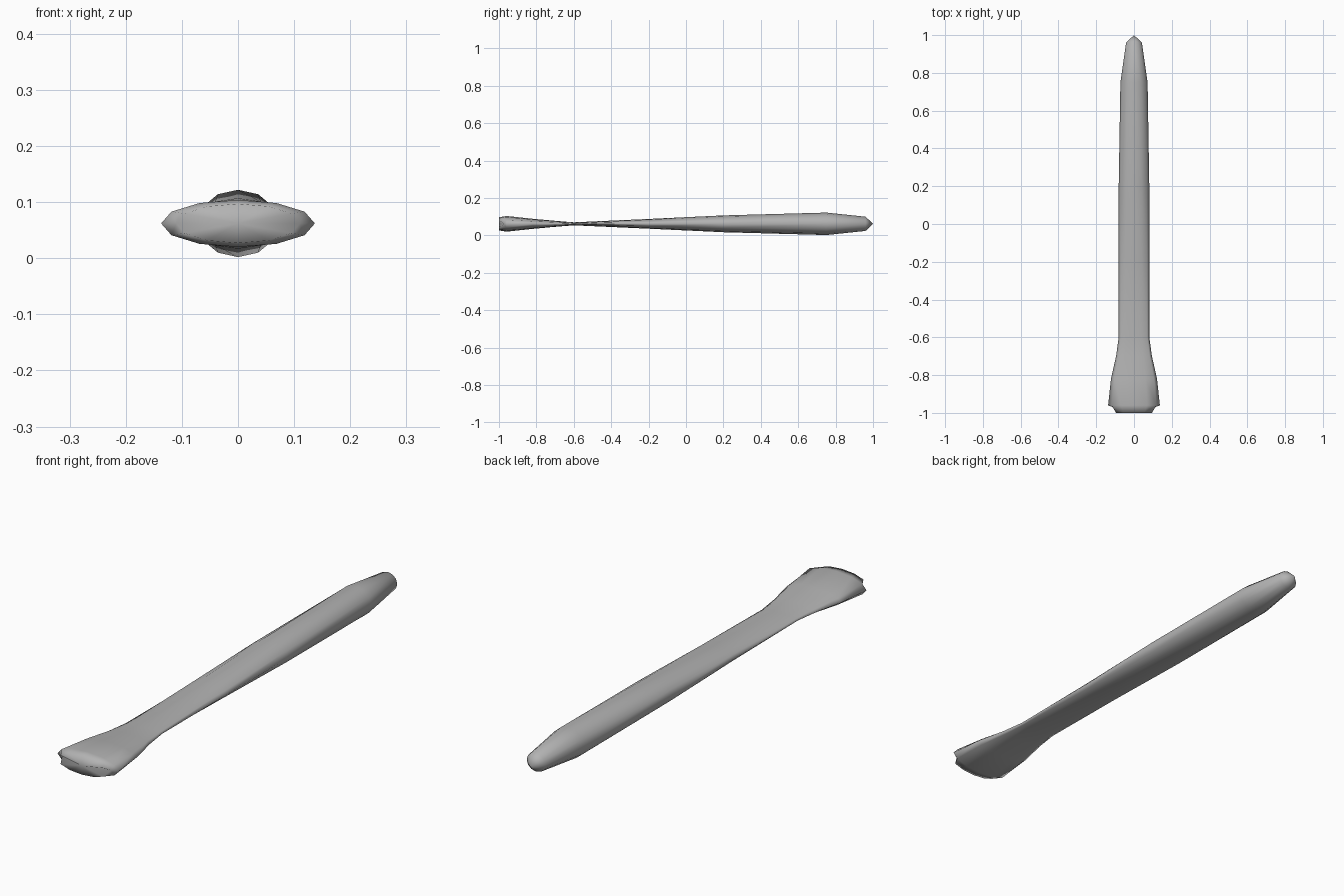
import bpy, bmesh, math

cube = bpy.data.objects.get("Cube")
if cube:
    bpy.data.objects.remove(cube, do_unlink=True)

grey = bpy.data.materials.new("plain grey")
grey.use_nodes = True
colour = (0.45, 0.45, 0.45, 1)
grey.diffuse_color = colour
grey.node_tree.nodes["Principled BSDF"].inputs["Base Color"].default_value = colour

SIDES = 12
MID = 0.062
# Sections along the tool: position, half width, half height
SECTIONS = [
    (-1.0, 0.110, 0.035), (-0.96, 0.137, 0.042), (-0.82, 0.122, 0.027),
    (-0.70, 0.095, 0.016), (-0.60, 0.081, 0.008), (-0.2, 0.081, 0.026),
    (0.2, 0.081, 0.045), (0.75, 0.072, 0.060), (0.96, 0.042, 0.038),
]

bm = bmesh.new()


def ring(y, half_width, half_height):
    verts = []
    for i in range(SIDES):
        a = math.tau * i / SIDES
        verts.append(bm.verts.new((half_width * math.cos(a), y,
                                   MID + half_height * math.sin(a))))
    return verts


rings = [ring(*s) for s in SECTIONS]

# Small notch at each side of the blade edge
for i in (0, SIDES // 2):
    rings[0][i].co.y += 0.03

# Shaft and blade walls
for a, b in zip(rings, rings[1:]):
    for i in range(SIDES):
        j = (i + 1) % SIDES
        bm.faces.new((a[i], a[j], b[j], b[i]))

# Blade end and pointed handle end
edge = bm.verts.new((0, -1, MID))
tip = bm.verts.new((0, 1, MID))
for i in range(SIDES):
    j = (i + 1) % SIDES
    bm.faces.new((edge, rings[0][j], rings[0][i]))
    bm.faces.new((tip, rings[-1][i], rings[-1][j]))

bmesh.ops.recalc_face_normals(bm, faces=bm.faces[:])
for f in bm.faces:
    f.smooth = True

mesh = bpy.data.meshes.new("flat_blade_tool")
bm.to_mesh(mesh)
bm.free()
mesh.materials.append(grey)
tool = bpy.data.objects.new("flat_blade_tool", mesh)
bpy.context.collection.objects.link(tool)
